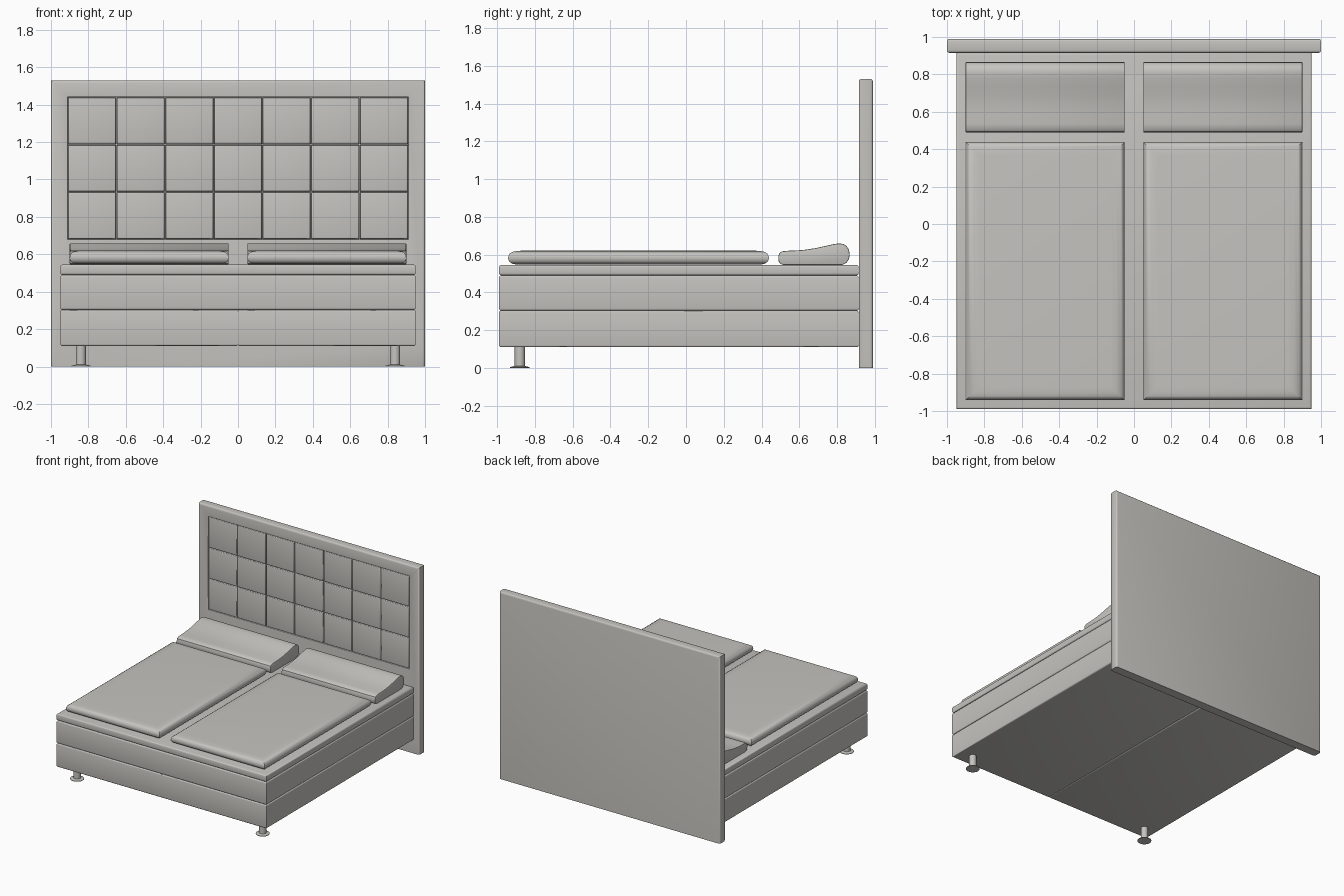
import bpy, bmesh, math
from mathutils import Vector

if "Cube" in bpy.data.objects:
    bpy.data.objects.remove(bpy.data.objects["Cube"])

fabric = bpy.data.materials.new("warm_grey_fabric")
fabric.diffuse_color = (0.56, 0.55, 0.52, 1)
fabric.use_nodes = True
fabric.node_tree.nodes["Principled BSDF"].inputs["Base Color"].default_value = fabric.diffuse_color


def finish(bm, name):
    """Turn a bmesh into a named, coloured object with sharp-edge-aware smoothing."""
    bmesh.ops.recalc_face_normals(bm, faces=bm.faces)
    mesh = bpy.data.meshes.new(name)
    bm.to_mesh(mesh)
    bm.free()
    obj = bpy.data.objects.new(name, mesh)
    bpy.context.collection.objects.link(obj)
    mesh.materials.append(fabric)
    bpy.ops.object.select_all(action='DESELECT')
    obj.select_set(True)
    bpy.context.view_layer.objects.active = obj
    bpy.ops.object.shade_smooth_by_angle(angle=math.radians(35))
    return obj


def box_bm(lo, hi):
    bm = bmesh.new()
    bmesh.ops.create_cube(bm, size=1)
    for v in bm.verts:
        v.co = Vector([lo[i] + (v.co[i] + 0.5) * (hi[i] - lo[i]) for i in range(3)])
    return bm


def round_edges(bm, radius, rule, segments=3):
    edges = [e for e in bm.edges if rule(*[v.co for v in e.verts])]
    bmesh.ops.bevel(bm, geom=edges, offset=radius, segments=segments,
                    profile=0.5, affect='EDGES')


def horizontal(a, b):
    return abs(a.z - b.z) < 1e-4


def cushion_box(name, lo, hi, radius):
    bm = box_bm(lo, hi)
    round_edges(bm, radius, horizontal)
    return finish(bm, name)


# Box base in two halves, mattress and topper
for side, x0, x1 in (("left", -0.95, 0), ("right", 0, 0.95)):
    cushion_box("base_" + side, (x0, -0.99, 0.11), (x1, 0.915, 0.303), 0.010)
cushion_box("mattress", (-0.95, -0.99, 0.303), (0.95, 0.915, 0.49), 0.012)
cushion_box("topper", (-0.95, -0.99, 0.49), (0.95, 0.915, 0.545), 0.012)

# Headboard frame with a recessed field on the front
FRONT, BACK, TOP = 0.915, 0.99, 1.53
PX, PZ0, PZ1 = 0.91, 0.68, 1.44
bm = box_bm((-1, FRONT, 0), (1, BACK, TOP))
front = min(bm.faces, key=lambda f: f.calc_center_median().y)
bmesh.ops.inset_individual(bm, faces=[front], thickness=0.09)
for v in front.verts:
    v.co.x = math.copysign(PX, v.co.x)
    v.co.z = PZ1 if v.co.z > TOP / 2 else PZ0
rim = bmesh.ops.extrude_discrete_faces(bm, faces=[front])["faces"][0]
for v in rim.verts:
    v.co.y += 0.025
round_edges(bm, 0.014, lambda a, b: a.z + b.z > 0.01
            and (a - b).length > 0.1
            and abs(a.y - b.y) < 1e-4
            and ((abs(a.x) > 0.99 and abs(b.x) > 0.99)))
round_edges(bm, 0.006, lambda a, b: abs(a.y - FRONT) < 1e-4 and abs(b.y - FRONT) < 1e-4
            and max(abs(a.x), abs(b.x)) < PX + 0.001
            and PZ0 - 0.001 < min(a.z, b.z) and max(a.z, b.z) < PZ1 + 0.001)
finish(bm, "headboard")

# Padded headboard squares
COLS, ROWS, GAP = 7, 3, 0.002
w, h = 2 * PX / COLS, (PZ1 - PZ0) / ROWS
for r in range(ROWS):
    for c in range(COLS):
        x, z = -PX + c * w, PZ0 + r * h
        bm = box_bm((x + GAP, FRONT, z + GAP), (x + w - GAP, FRONT + 0.026, z + h - GAP))
        round_edges(bm, 0.008, lambda a, b: a.y < FRONT + 0.001 and b.y < FRONT + 0.001)
        finish(bm, f"headboard_pad_{r + 1}_{c + 1}")

# Duvets: stacked rectangles following a rounded edge, mitred at the corners
DUVET_EDGE = [(0.045, 0.547), (0.022, 0.552), (0.007, 0.562), (0, 0.577), (0.001, 0.592),
              (0.008, 0.605), (0.022, 0.614), (0.045, 0.619), (0.075, 0.621)]
# Pillows: contoured side profile, as y and z
PILLOW = [(0.515, 0.546), (0.498, 0.552), (0.490, 0.566), (0.489, 0.590), (0.494, 0.607),
          (0.508, 0.617), (0.535, 0.620), (0.585, 0.622), (0.635, 0.626), (0.685, 0.634),
          (0.735, 0.645), (0.780, 0.655), (0.810, 0.659), (0.834, 0.656), (0.852, 0.644),
          (0.863, 0.625), (0.867, 0.600), (0.863, 0.576), (0.850, 0.557), (0.828, 0.546)]


def duvet(name, x0, x1, y0, y1):
    bm = bmesh.new()
    rings = []
    for d, z in DUVET_EDGE:
        corners = [(x0 + d, y0 + d), (x1 - d, y0 + d), (x1 - d, y1 - d), (x0 + d, y1 - d)]
        rings.append([bm.verts.new((x, y, z)) for x, y in corners])
    for low, high in zip(rings, rings[1:]):
        for i in range(4):
            j = (i + 1) % 4
            bm.faces.new((low[i], low[j], high[j], high[i]))
    bm.faces.new(rings[0])
    bm.faces.new(rings[-1])
    finish(bm, name)


def pillow(name, x0, x1):
    bm = bmesh.new()
    ends = [[bm.verts.new((x, y, z)) for y, z in PILLOW] for x in (x0, x1)]
    n = len(PILLOW)
    caps = [bm.faces.new(e) for e in ends]
    for i in range(n):
        j = (i + 1) % n
        bm.faces.new((ends[0][i], ends[0][j], ends[1][j], ends[1][i]))
    bmesh.ops.recalc_face_normals(bm, faces=bm.faces)
    edges = {e for f in caps for e in f.edges}
    bmesh.ops.bevel(bm, geom=list(edges), offset=0.005, segments=2,
                    profile=0.5, affect='EDGES')
    finish(bm, name)


for side, x0, x1 in (("left", -0.90, -0.05), ("right", 0.05, 0.90)):
    duvet("duvet_" + side, x0, x1, -0.942, 0.439)
    pillow("pillow_" + side, x0, x1)

# Front legs: turned post on a flat round foot
LEG = [(0, 0), (0.052, 0), (0.052, 0.004), (0.027, 0.010), (0.027, 0.112), (0, 0.112)]
for side, x in (("left", -0.84), ("right", 0.84)):
    bm = bmesh.new()
    verts = [bm.verts.new((r, 0, z)) for r, z in LEG]
    edges = [bm.edges.new(p) for p in zip(verts, verts[1:])]
    bmesh.ops.spin(bm, geom=verts + edges, cent=(0, 0, 0), axis=(0, 0, 1),
                   angle=2 * math.pi, steps=24)
    bmesh.ops.remove_doubles(bm, verts=bm.verts, dist=1e-4)
    bmesh.ops.translate(bm, verts=bm.verts, vec=(x, -0.88, 0))
    finish(bm, "leg_" + side)
